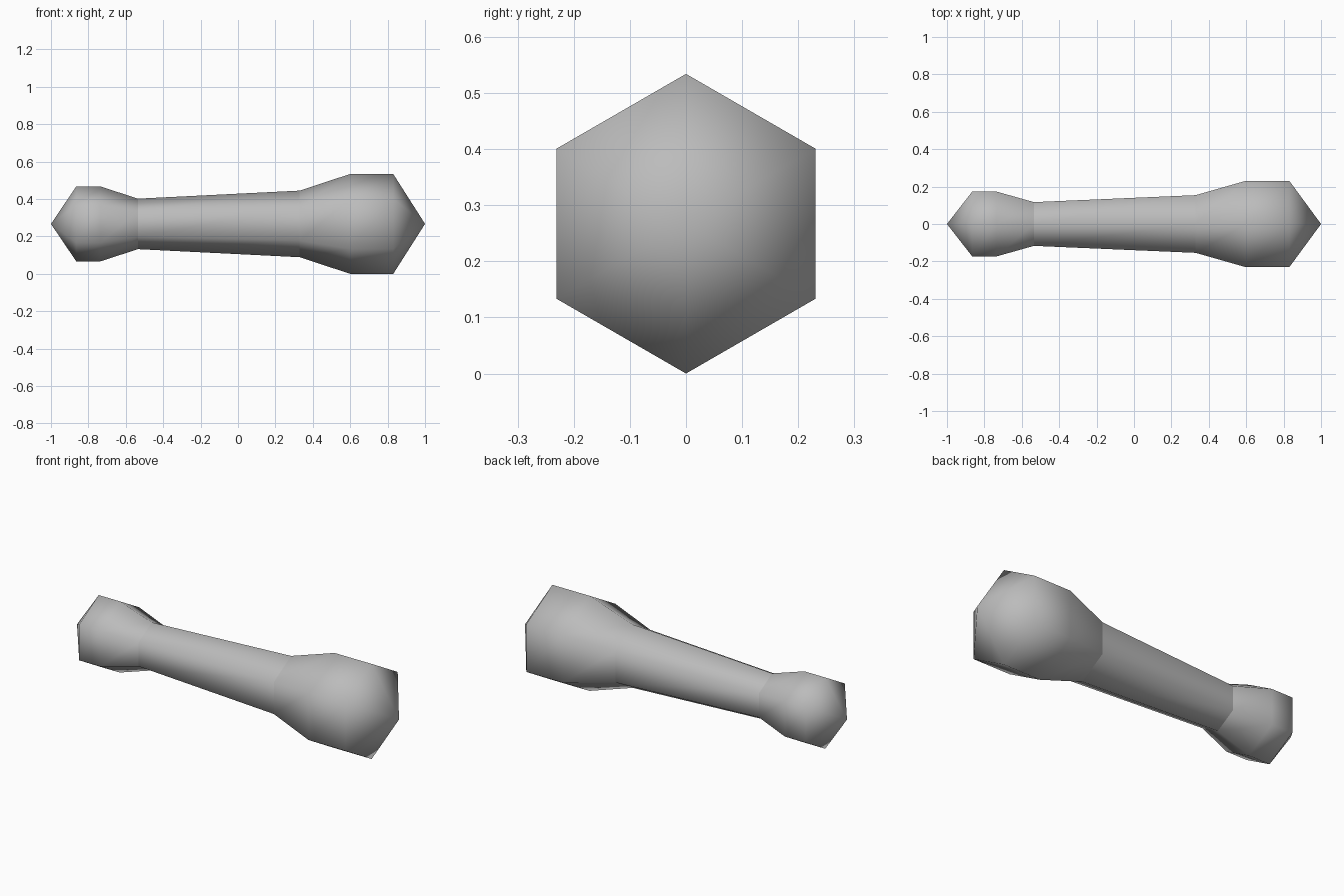
import bpy
import bmesh
from math import cos, sin, tau

cube = bpy.data.objects.get("Cube")
if cube:
    bpy.data.objects.remove(cube, do_unlink=True)

SIDES = 6
AXIS_HEIGHT = 0.267

grey = bpy.data.materials.new("plain grey")
grey.use_nodes = True
colour = (0.5, 0.5, 0.5, 1)
grey.diffuse_color = colour
grey.node_tree.nodes["Principled BSDF"].inputs["Base Color"].default_value = colour


def turned_part(name, profile):
    """Turn (x, radius) points around the x axis; a zero radius makes a tip."""
    bm = bmesh.new()
    rings = []
    for x, r in profile:
        count = SIDES if r else 1
        rings.append([bm.verts.new((x, r * sin(tau * i / SIDES),
                                    AXIS_HEIGHT + r * cos(tau * i / SIDES)))
                      for i in range(count)])
    for a, b in zip(rings, rings[1:]):
        for i in range(SIDES):
            j = (i + 1) % SIDES
            corners = [a[i % len(a)], a[j % len(a)], b[j % len(b)], b[i % len(b)]]
            bm.faces.new(list(dict.fromkeys(corners)))
    bmesh.ops.recalc_face_normals(bm, faces=bm.faces)
    # Open tubes can be ambiguous, so make sure the walls face away from the axis
    face = max(bm.faces, key=lambda f: f.calc_center_median().z)
    if face.normal.z < 0:
        bmesh.ops.reverse_faces(bm, faces=bm.faces)
    for f in bm.faces:
        f.smooth = True
    mesh = bpy.data.meshes.new(name)
    bm.to_mesh(mesh)
    bm.free()
    mesh.materials.append(grey)
    obj = bpy.data.objects.new(name, mesh)
    bpy.context.collection.objects.link(obj)
    return obj


# Small knob, tapered shaft and large knob, meeting at crisp seams
small_joint = (-0.535, 0.135)
large_joint = (0.33, 0.178)
turned_part("small_knob", [(-1, 0), (-0.865, 0.2), (-0.735, 0.2), small_joint])
turned_part("shaft", [small_joint, large_joint])
turned_part("large_knob", [large_joint, (0.6, 0.267), (0.83, 0.267), (1, 0)])
